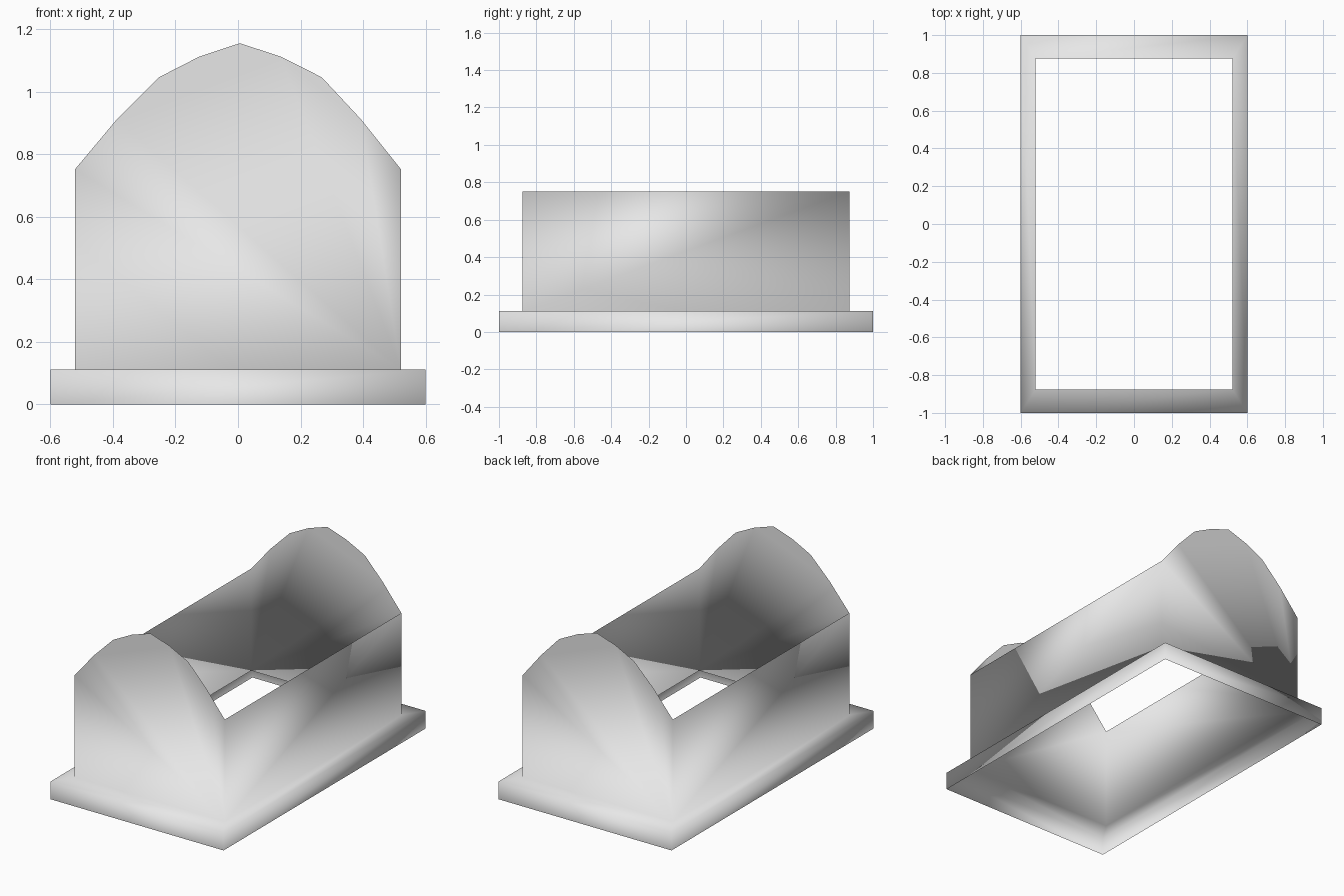
import bpy
import bmesh

cube = bpy.data.objects.get("Cube")
if cube:
    bpy.data.objects.remove(cube, do_unlink=True)

OUTER = (0.6, 1.0)        # half size of the base rim
WALL = (0.521, 0.875)     # half size of the walls
RIM_Z, EAVE_Z = 0.112, 0.752

# Arched top of each end wall, from left eave to right eave
ARCH = [(-0.387, 0.912), (-0.253, 1.046), (-0.124, 1.112), (0.006, 1.155),
        (0.137, 1.112), (0.268, 1.046), (0.393, 0.912)]

bm = bmesh.new()


def ring(half, z):
    """Four corners, counter-clockwise from the front at -x."""
    x, y = half
    return [bm.verts.new((sx * x, sy * y, z))
            for sx, sy in ((-1, -1), (1, -1), (1, 1), (-1, 1))]


def bridge(low, high, sides=range(4)):
    """Outward facing quads between two rings."""
    for i in sides:
        j = (i + 1) % 4
        bm.faces.new((low[i], low[j], high[j], high[i]))


# Base skirt and ledge, open below
foot = ring(OUTER, 0)
rim = ring(OUTER, RIM_Z)
wall_foot = ring(WALL, RIM_Z)
eave = ring(WALL, EAVE_Z)
bridge(foot, rim)
bridge(rim, wall_foot)

# Long side walls
bridge(wall_foot, eave, (1, 3))

# Arched end walls, front then back
for i, y in ((0, -WALL[1]), (2, WALL[1])):
    arch = [bm.verts.new((x, y, z)) for x, z in ARCH]
    if i == 0:
        arch.reverse()
    bm.faces.new([wall_foot[i], wall_foot[i + 1], eave[i + 1], *arch, eave[i]])

for face in bm.faces:
    face.smooth = True
mesh = bpy.data.meshes.new("arched_open_box")
bm.to_mesh(mesh)
bm.free()

# Plain grey shell
grey = bpy.data.materials.new("light_grey")
grey.use_nodes = True
colour = (0.8, 0.8, 0.8, 1)
grey.diffuse_color = colour
grey.node_tree.nodes["Principled BSDF"].inputs["Base Color"].default_value = colour
mesh.materials.append(grey)

box = bpy.data.objects.new("arched_open_box", mesh)
bpy.context.collection.objects.link(box)
